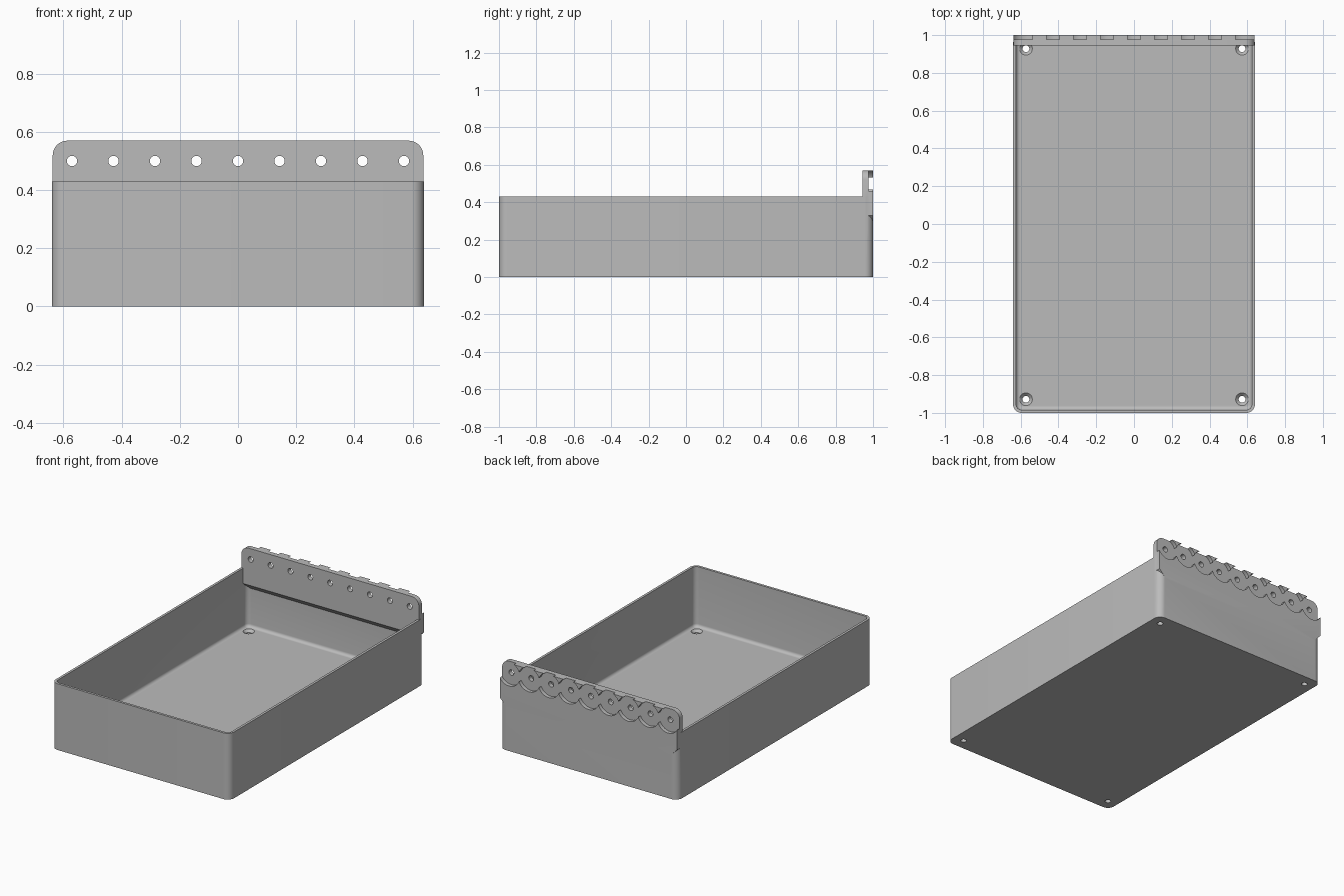
import bpy
import bmesh
from math import sin, cos, pi, radians
from mathutils import Matrix, Vector

WIDTH, LENGTH, HEIGHT = 0.64, 1.0, 0.43      # half width, half length, wall height
CORNER, WALL, FLOOR, FILLET = 0.045, 0.016, 0.04, 0.02
FLANGE_X, FLANGE_Y, FLANGE_TOP = 0.637, 0.945, 0.57
HOLE_Z, PITCH = 0.50, 0.1427

if "Cube" in bpy.data.objects:
    bpy.data.objects.remove(bpy.data.objects["Cube"], do_unlink=True)

grey = bpy.data.materials.new("plain grey")
grey.use_nodes = True
grey.diffuse_color = (0.5, 0.5, 0.5, 1)
grey.node_tree.nodes["Principled BSDF"].inputs["Base Color"].default_value = grey.diffuse_color


def make_object(name, bm):
    bmesh.ops.recalc_face_normals(bm, faces=bm.faces)
    mesh = bpy.data.meshes.new(name)
    bm.to_mesh(mesh)
    bm.free()
    mesh.materials.append(grey)
    obj = bpy.data.objects.new(name, mesh)
    bpy.context.collection.objects.link(obj)
    return obj


def arc(cx, cy, r, start, end, steps=8):
    angles = [radians(start + (end - start) * i / steps) for i in range(steps + 1)]
    return [(cx + r * cos(a), cy + r * sin(a)) for a in angles]


def rounded_rect(hx, hy, r):
    x, y = hx - r, hy - r
    return (arc(x, y, r, 0, 90) + arc(-x, y, r, 90, 180)
            + arc(-x, -y, r, 180, 270) + arc(x, -y, r, 270, 360))


def loft(name, layers):
    """Closed solid through rounded rectangles given as (hx, hy, radius, z)."""
    bm = bmesh.new()
    rings = [[bm.verts.new((x, y, z)) for x, y in rounded_rect(hx, hy, r)]
             for hx, hy, r, z in layers]
    for low, high in zip(rings, rings[1:]):
        for i in range(len(low)):
            j = (i + 1) % len(low)
            bm.faces.new((low[i], low[j], high[j], high[i]))
    bm.faces.new(rings[0])
    bm.faces.new(rings[-1])
    return make_object(name, bm)


def cylinders(name, centres, r1, r2, depth, rotation, sides):
    bm = bmesh.new()
    for c in centres:
        bmesh.ops.create_cone(bm, cap_ends=True, segments=sides, radius1=r1, radius2=r2,
                              depth=depth, matrix=Matrix.Translation(c) @ rotation)
    return make_object(name, bm)


def combine(target, tool, operation):
    mod = target.modifiers.new(operation.lower(), 'BOOLEAN')
    mod.operation, mod.solver, mod.object = operation, 'EXACT', tool
    mod.use_self = True
    tool.hide_render = True
    bpy.context.view_layer.objects.active = target
    bpy.ops.object.modifier_apply(modifier=mod.name)
    bpy.data.objects.remove(tool, do_unlink=True)


# Open tray with a fillet around the floor
tray = loft("tray_with_hanging_flange", [(WIDTH, LENGTH, CORNER, 0),
                                         (WIDTH, LENGTH, CORNER, HEIGHT)])
inner_x, inner_y, inner_r = WIDTH - WALL, LENGTH - WALL, CORNER - WALL
layers = []
for i in range(7):
    a = i / 6 * pi / 2
    inset = FILLET * (1 - sin(a))
    layers.append((inner_x - inset, inner_y - inset, inner_r - inset,
                   FLOOR + FILLET * (1 - cos(a))))
layers.append((inner_x, inner_y, inner_r, HEIGHT + 0.1))
combine(tray, loft("cavity", layers), 'DIFFERENCE')

# Back flange: rounded top corners, tapered wings and underside
shoulder = FLANGE_X - 0.05
outline = arc(shoulder, FLANGE_TOP - 0.05, 0.05, 0, 90)
outline += [(-x, z) for x, z in reversed(outline)]
outline += [(-FLANGE_X, 0.33), (-FLANGE_X + 0.05, 0.28),
            (FLANGE_X - 0.05, 0.28), (FLANGE_X, 0.33)]
bm = bmesh.new()
face = bm.faces.new([bm.verts.new((x, FLANGE_Y, z)) for x, z in outline])
grown = bmesh.ops.extrude_face_region(bm, geom=[face], use_keep_orig=True)
bmesh.ops.translate(bm, vec=(0, LENGTH - FLANGE_Y, 0),
                    verts=[v for v in grown["geom"] if isinstance(v, bmesh.types.BMVert)])
cut = bmesh.ops.bisect_plane(bm, geom=bm.verts[:] + bm.edges[:] + bm.faces[:],
                             plane_co=(0, FLANGE_Y, 0.33), plane_no=(0, -1, -1),
                             clear_outer=True)
bmesh.ops.holes_fill(bm, edges=[e for e in bm.edges if e.is_boundary])
combine(tray, make_object("flange", bm), 'UNION')

# Overlapping round recesses on the back, leaving small teeth between them
along_y = Matrix.Rotation(pi / 2, 4, 'X')
hole_x = [PITCH * i for i in range(-4, 5)]
for x in hole_x:
    recess = cylinders("recess", [Vector((x, LENGTH + 0.026, HOLE_Z))],
                       0.078, 0.078, 0.1, along_y, 48)
    combine(tray, recess, 'DIFFERENCE')

# Row of through holes
holes = cylinders("flange_holes", [Vector((x, 0.97, HOLE_Z)) for x in hole_x],
                  0.018, 0.018, 0.2, along_y, 24)
combine(tray, holes, 'DIFFERENCE')

# Countersunk screw holes in the floor corners
corners = [(sx * 0.572, sy * 0.928) for sx in (-1, 1) for sy in (-1, 1)]
upright = Matrix.Identity(4)
combine(tray, cylinders("screw_holes", [Vector((x, y, 0)) for x, y in corners],
                        0.018, 0.018, 0.2, upright, 24), 'DIFFERENCE')
combine(tray, cylinders("countersinks", [Vector((x, y, FLOOR - 0.008)) for x, y in corners],
                        0.016, 0.036, 0.02, upright, 24), 'DIFFERENCE')

# Smooth curves, sharp edges
bpy.ops.object.select_all(action='DESELECT')
tray.select_set(True)
bpy.context.view_layer.objects.active = tray
bpy.ops.object.shade_smooth_by_angle(angle=radians(30))
